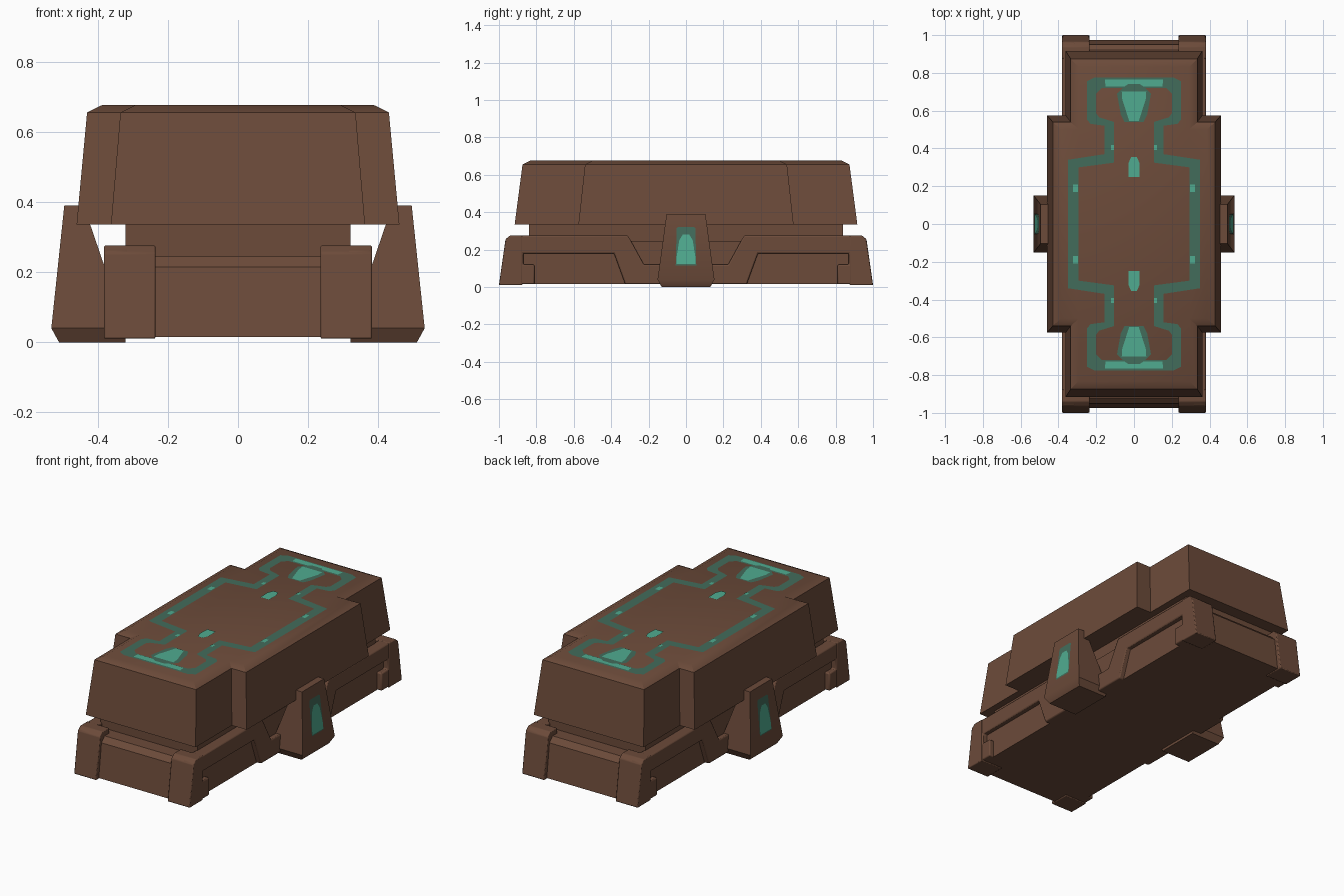
import bpy, bmesh, math
from mathutils import Vector

cube = bpy.data.objects.get("Cube")
if cube:
    bpy.data.objects.remove(cube, do_unlink=True)


def material(name, rgb):
    m = bpy.data.materials.new(name)
    m.use_nodes = True
    m.diffuse_color = (*rgb, 1)
    m.node_tree.nodes["Principled BSDF"].inputs["Base Color"].default_value = (*rgb, 1)
    return m


BROWN = material("brown", (0.15, 0.07, 0.042))
DARK_TEAL = material("dark teal", (0.055, 0.15, 0.105))
BRIGHT_TEAL = material("bright teal", (0.08, 0.41, 0.28))


def finish(name, bm, mat, bevel=0):
    mesh = bpy.data.meshes.new(name)
    bm.to_mesh(mesh)
    bm.free()
    mesh.materials.append(mat)
    ob = bpy.data.objects.new(name, mesh)
    bpy.context.collection.objects.link(ob)
    if bevel:
        mod = ob.modifiers.new("bevel", "BEVEL")
        mod.width = bevel
        mod.segments = 2
    bpy.ops.object.select_all(action="DESELECT")
    ob.select_set(True)
    bpy.context.view_layer.objects.active = ob
    bpy.ops.object.shade_smooth_by_angle(angle=math.radians(35))
    return ob


def loft(name, rings, mat=BROWN, bevel=0):
    """Closed solid through matching rings of points."""
    bm = bmesh.new()
    loops = [[bm.verts.new(p) for p in ring] for ring in rings]
    n = len(loops[0])
    for a, b in zip(loops, loops[1:]):
        for i in range(n):
            j = (i + 1) % n
            bm.faces.new((a[i], a[j], b[j], b[i]))
    bm.faces.new(loops[0])
    bm.faces.new(loops[-1])
    bmesh.ops.recalc_face_normals(bm, faces=bm.faces)
    return finish(name, bm, mat, bevel)


def extrude_x(name, profile, x0, x1, bevel=0):
    return loft(name, [[(x, y, z) for y, z in profile] for x in (x0, x1)], BROWN, bevel)


def rect(x0, x1, y, z):
    return [(x0, -y, z), (x1, -y, z), (x1, y, z), (x0, y, z)]


def paint(name, polys, place, outward, mat):
    """Thin painted faces, all turned to the outward side."""
    bm = bmesh.new()
    for poly in polys:
        f = bm.faces.new([bm.verts.new(place(u, v)) for u, v in poly])
        f.normal_update()
        if f.normal.dot(Vector(outward)) < 0:
            f.normal_flip()
    return finish(name, bm, mat)


def four_ways(polys):
    return [[(u * sx, v * sy) for u, v in p] for p in polys for sx in (1, -1) for sy in (1, -1)]


def two_ends(polys):
    return [[(u, v * s) for u, v in p] for p in polys for s in (1, -1)]


def symmetric(half):
    """Close a right half outline with its mirror image."""
    return half + [(-u, v) for u, v in reversed(half)]


# Cross-shaped lid with a chamfered top
def cross(a, b, c, d, z):
    quarter = [(a, b), (c, b), (c, d)]
    right = [(u, -v) for u, v in reversed(quarter)] + quarter
    return [(u, v, z) for u, v in symmetric(right)]


loft("lid", [cross(0.46, 0.575, 0.362, 0.916, 0.335),
             cross(0.43, 0.54, 0.335, 0.874, 0.655),
             cross(0.387, 0.5, 0.292, 0.832, 0.676)])

# Neck and lower body
loft("neck", [rect(-0.32, 0.32, 0.84, z) for z in (0.2, 0.34)])
end = [(0.975, 0.015), (0.95, 0.215), (0.92, 0.245)]
extrude_x("lower_body", symmetric(end), -0.35, 0.35)

# Side rails that step down in the middle, with corner feet
rail = [(0.995, 0.015), (0.963, 0.258), (0.94, 0.275), (0.31, 0.275), (0.225, 0.12)]
opening = [(0.325, 0.015), (0.385, 0.18), (0.87, 0.18), (0.87, 0.12), (0.81, 0.12), (0.81, 0.015)]
rail_outline = rail + [(-y, z) for y, z in reversed(rail)]
rail_outline += [(-y, z) for y, z in reversed(opening)] + opening
bracket = [(1.0, 0.01), (0.965, 0.255), (0.94, 0.276), (0.875, 0.276), (0.875, 0.01)]

for side, s in (("left", 1), ("right", -1)):
    extrude_x(side + "_rail", rail_outline, s * 0.31, s * 0.38, 0.007)
    for where, e in (("front", -1), ("back", 1)):
        extrude_x(f"{where}_{side}_bracket", [(y * e, z) for y, z in bracket],
                  s * 0.235, s * 0.382, 0.005)

    # Tapered clip and its gem
    loft(side + "_clip", [rect(s * 0.32, s * 0.51, 0.13, 0),
                          rect(s * 0.32, s * 0.532, 0.152, 0.04),
                          rect(s * 0.44, s * 0.495, 0.104, 0.39)])

    def on_clip(lift):
        return lambda y, z: (s * (0.532 - (z - 0.04) * 0.1057 + lift), y, z)

    setting = symmetric([(0.055, 0.115), (0.05, 0.315), (0.04, 0.322)])
    gem = symmetric([(0.05, 0.122), (0.052, 0.15), (0.036, 0.25), (0.018, 0.28)])
    paint(side + "_clip_setting", [setting], on_clip(0.002), (s, 0, 0), DARK_TEAL)
    paint(side + "_clip_gem", [gem], on_clip(0.004), (s, 0, 0), BRIGHT_TEAL)


# Painted band and gems on the lid
def on_lid(lift):
    return lambda x, y: (x, y, 0.676 + lift)


outer = [(0, 0.775), (0.21, 0.775), (0.25, 0.755), (0.25, 0.555), (0.23, 0.53),
         (0.155, 0.52), (0.155, 0.37), (0.35, 0.34), (0.35, 0)]
inner = [(0, 0.72), (0.17, 0.72), (0.2, 0.69), (0.2, 0.585), (0.185, 0.565),
         (0.105, 0.54), (0.105, 0.325), (0.293, 0.3), (0.293, 0)]
band = [[outer[i], outer[i + 1], inner[i + 1], inner[i]] for i in range(len(outer) - 1)]
paint("lid_band", four_ways(band), on_lid(0.002), (0, 0, 1), DARK_TEAL)

halo = symmetric([(0.06, 0.72), (0.09, 0.69), (0.07, 0.58), (0.05, 0.54)])
paint("gem_halos", two_ends([halo]), on_lid(0.002), (0, 0, 1), DARK_TEAL)

end_gem = symmetric([(0.065, 0.702), (0.062, 0.66), (0.035, 0.575), (0.025, 0.545)])
small_gem = symmetric([(0.015, 0.355), (0.03, 0.32), (0.028, 0.25)])
strip = symmetric([(0.155, 0.765), (0.15, 0.728), (0.05, 0.728), (0.03, 0.742)])
paint("lid_gems", two_ends([end_gem, small_gem, strip]), on_lid(0.004), (0, 0, 1), BRIGHT_TEAL)


def chip(x, y, w, h):
    return [(x - w, y - h), (x + w, y - h), (x + w, y + h), (x - w, y + h)]


paint("lid_glints", four_ways([chip(0.31, 0.19, 0.013, 0.02), chip(0.114, 0.405, 0.009, 0.013)]),
      on_lid(0.004), (0, 0, 1), BRIGHT_TEAL)
